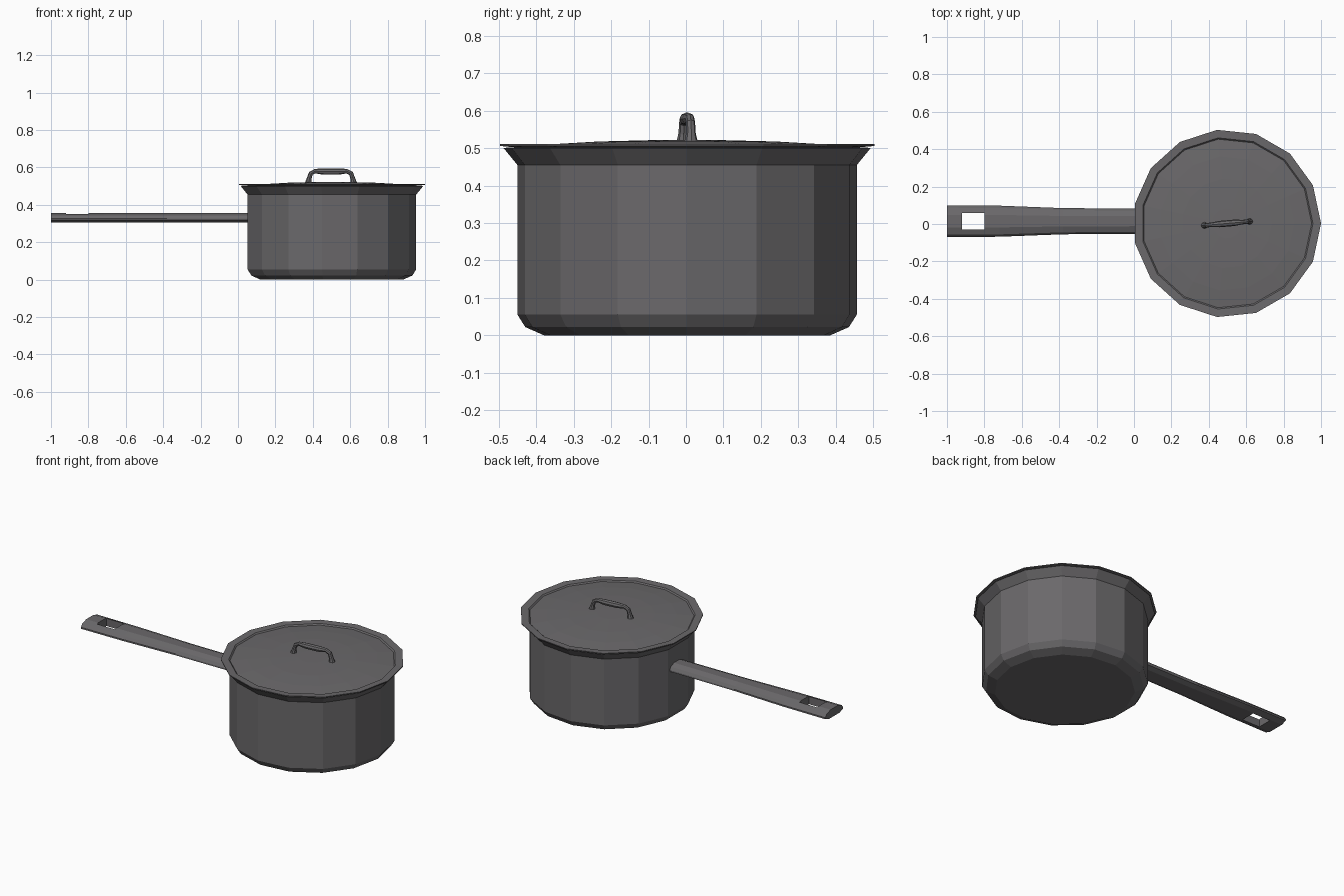
import bpy, bmesh, math
from mathutils import Vector

cube = bpy.data.objects.get("Cube")
if cube:
    bpy.data.objects.remove(cube, do_unlink=True)

SIDES = 15
CENTRE = Vector((0.497, 0.003, 0))

steel = bpy.data.materials.new("dark_grey_steel")
steel.use_nodes = True
grey = (0.145, 0.14, 0.146, 1)
steel.diffuse_color = grey
steel.node_tree.nodes["Principled BSDF"].inputs["Base Color"].default_value = grey


def finish(name, bm):
    bmesh.ops.recalc_face_normals(bm, faces=bm.faces[:])
    mesh = bpy.data.meshes.new(name)
    bm.to_mesh(mesh)
    bm.free()
    mesh.materials.append(steel)
    obj = bpy.data.objects.new(name, mesh)
    bpy.context.collection.objects.link(obj)
    return obj


def loft(name, rings):
    """Skin a list of closed rings and cap both ends."""
    bm = bmesh.new()
    loops = [[bm.verts.new(p) for p in ring] for ring in rings]
    n = len(loops[0])
    for a, b in zip(loops, loops[1:]):
        for i in range(n):
            j = (i + 1) % n
            bm.faces.new((a[i], a[j], b[j], b[i]))
    bm.faces.new(loops[0])
    bm.faces.new(loops[-1])
    return finish(name, bm)


def lathe(name, profile):
    rings = []
    for r, z in profile:
        rings.append([CENTRE + Vector((r * math.cos(i * math.tau / SIDES),
                                       r * math.sin(i * math.tau / SIDES), z))
                      for i in range(SIDES)])
    return loft(name, rings)


# Pot body: rounded base, straight wall, flared lip, thin inner wall
lathe("pot_body", [(0.385, 0), (0.435, 0.022), (0.456, 0.055), (0.456, 0.455),
                   (0.493, 0.5), (0.483, 0.502), (0.446, 0.457),
                   (0.446, 0.058), (0.428, 0.032), (0.385, 0.01)])

# Lid: flat flange, small step, shallow dome
lathe("lid", [(0.44, 0.496), (0.457, 0.502), (0.503, 0.506), (0.503, 0.511),
              (0.46, 0.509), (0.453, 0.502), (0.36, 0.511), (0.24, 0.518),
              (0.08, 0.522)])

# Lid grip: arched rod with flared feet and a fuller middle, slightly turned
path = [(-0.122, 0.512, 0.019), (-0.117, 0.54, 0.013), (-0.108, 0.568, 0.012),
        (-0.085, 0.58, 0.012), (-0.04, 0.578, 0.017), (0.04, 0.578, 0.017),
        (0.085, 0.58, 0.012), (0.108, 0.568, 0.012), (0.117, 0.54, 0.013),
        (0.122, 0.512, 0.019)]
turn = math.radians(5)
along = Vector((math.cos(turn), math.sin(turn), 0))
across = Vector((-math.sin(turn), math.cos(turn), 0))
up = Vector((0, 0, 1))
points = [CENTRE + along * s + up * z for s, z, r in path]
rings = []
for k, (s, z, r) in enumerate(path):
    tangent = (points[min(k + 1, len(path) - 1)] - points[max(k - 1, 0)]).normalized()
    normal = across.cross(tangent)
    rings.append([points[k] + across * r * math.cos(a) + normal * r * math.sin(a)
                  for a in (i * math.tau / 8 for i in range(8))])
loft("lid_grip", rings)

# Long handle: flattened lens section that widens toward the end
section = [(-0.6, 0.306), (0.6, 0.306), (1, 0.318), (1, 0.327), (0.85, 0.343),
           (0.4, 0.356), (-0.4, 0.356), (-0.85, 0.343), (-1, 0.327), (-1, 0.318)]
stations = [(-1, 0.085), (-0.72, 0.083), (-0.38, 0.07), (0.06, 0.067)]
handle = loft("long_handle", [[(x, 0.015 + w * y, z) for y, z in section]
                              for x, w in stations])

# Hanging hole cut through the handle end
bm = bmesh.new()
bmesh.ops.create_cube(bm, size=1)
bmesh.ops.scale(bm, vec=(0.12, 0.09, 0.3), verts=bm.verts)
bmesh.ops.translate(bm, vec=(-0.86, 0.015, 0.33), verts=bm.verts)
cutter = finish("hole_cutter", bm)
cutter.hide_render = True
cut = handle.modifiers.new("hanging_hole", 'BOOLEAN')
cut.operation = 'DIFFERENCE'
cut.solver = 'EXACT'
cut.object = cutter
bpy.context.view_layer.objects.active = handle
bpy.ops.object.modifier_apply(modifier=cut.name)
bpy.data.objects.remove(cutter, do_unlink=True)
